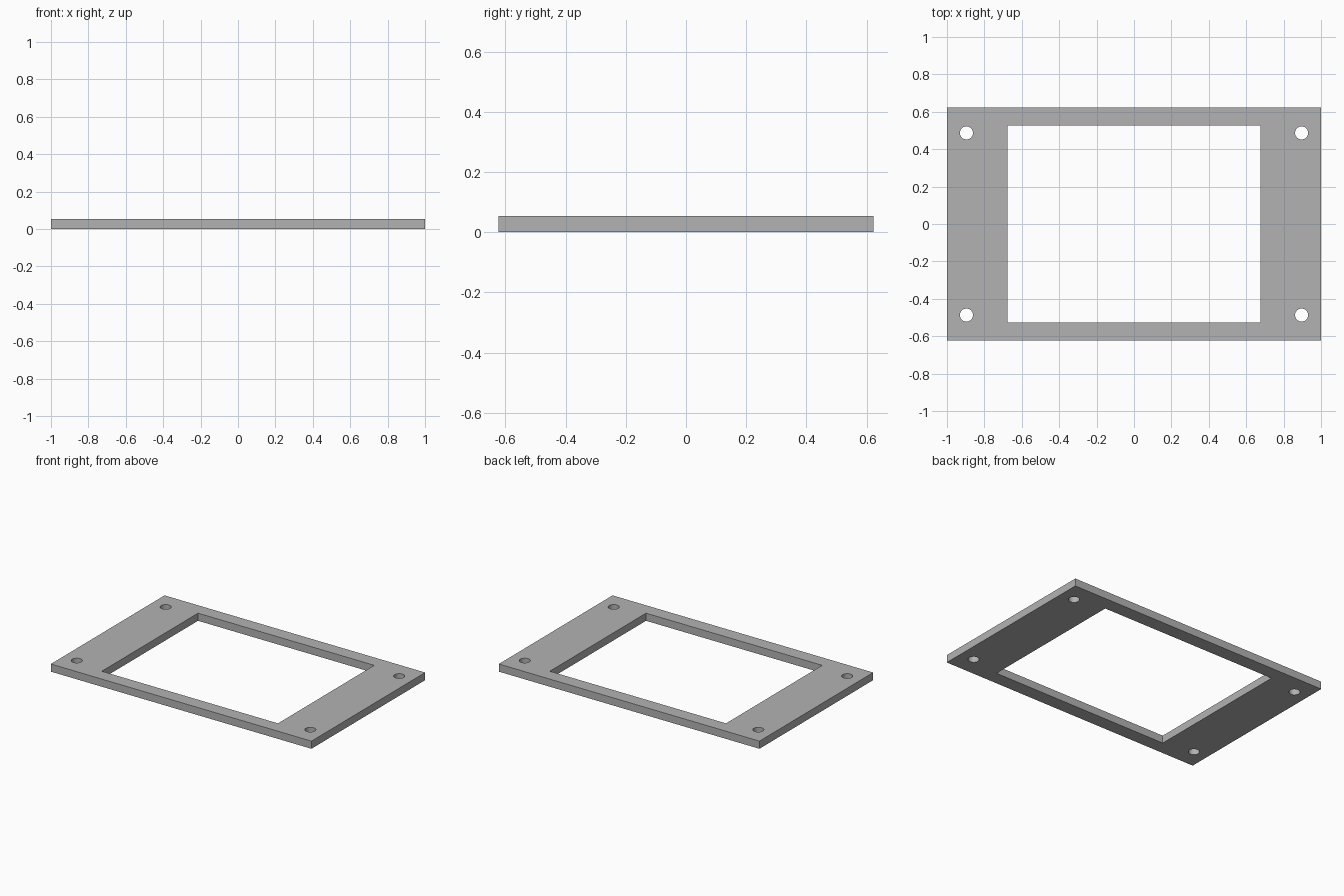
import bpy
import bmesh
from math import cos, sin, tau, radians

cube = bpy.data.objects.get("Cube")
if cube:
    bpy.data.objects.remove(cube, do_unlink=True)

HALF_X, HALF_Y, THICKNESS = 1.0, 0.623, 0.053
OPEN_X, OPEN_Y = 0.676, 0.527
HOLE_X, HOLE_Y, HOLE_R = 0.896, 0.487, 0.035
HOLE_SIDES = 32

# Single flat colour
grey = bpy.data.materials.new("plate grey")
grey.use_nodes = True
colour = (0.45, 0.45, 0.45, 1.0)
grey.diffuse_color = colour
grey.node_tree.nodes["Principled BSDF"].inputs["Base Color"].default_value = colour


def rectangle(hx, hy):
    return [(-hx, -hy), (hx, -hy), (hx, hy), (-hx, hy)]


def circle(cx, cy, r):
    steps = [tau * i / HOLE_SIDES for i in range(HOLE_SIDES)]
    return [(cx + r * cos(a), cy + r * sin(a)) for a in steps]


def add_outline(curve, points):
    spline = curve.splines.new("POLY")
    spline.points.add(len(points) - 1)
    for point, (x, y) in zip(spline.points, points):
        point.co = (x, y, 0, 1)
    spline.use_cyclic_u = True


# Flat profile: outer edge, window opening and four screw holes
profile = bpy.data.curves.new("frame_plate", "CURVE")
profile.dimensions = "2D"
profile.fill_mode = "BOTH"
profile.extrude = THICKNESS / 2
add_outline(profile, rectangle(HALF_X, HALF_Y))
add_outline(profile, rectangle(OPEN_X, OPEN_Y))
for sx in (-1, 1):
    for sy in (-1, 1):
        add_outline(profile, circle(sx * HOLE_X, sy * HOLE_Y, HOLE_R))

plate = bpy.data.objects.new("frame_plate", profile)
plate.location.z = THICKNESS / 2
bpy.context.collection.objects.link(plate)

# Turn the extruded profile into a welded solid
bpy.ops.object.select_all(action="DESELECT")
plate.select_set(True)
bpy.context.view_layer.objects.active = plate
bpy.ops.object.convert(target="MESH")
plate = bpy.context.object
bm = bmesh.new()
bm.from_mesh(plate.data)
bmesh.ops.remove_doubles(bm, verts=bm.verts, dist=0.0001)
bmesh.ops.recalc_face_normals(bm, faces=bm.faces)
bm.to_mesh(plate.data)
bm.free()
plate.data.materials.clear()
plate.data.materials.append(grey)

# Smooth hole walls, crisp plate edges
bpy.ops.object.shade_smooth_by_angle(angle=radians(30))
